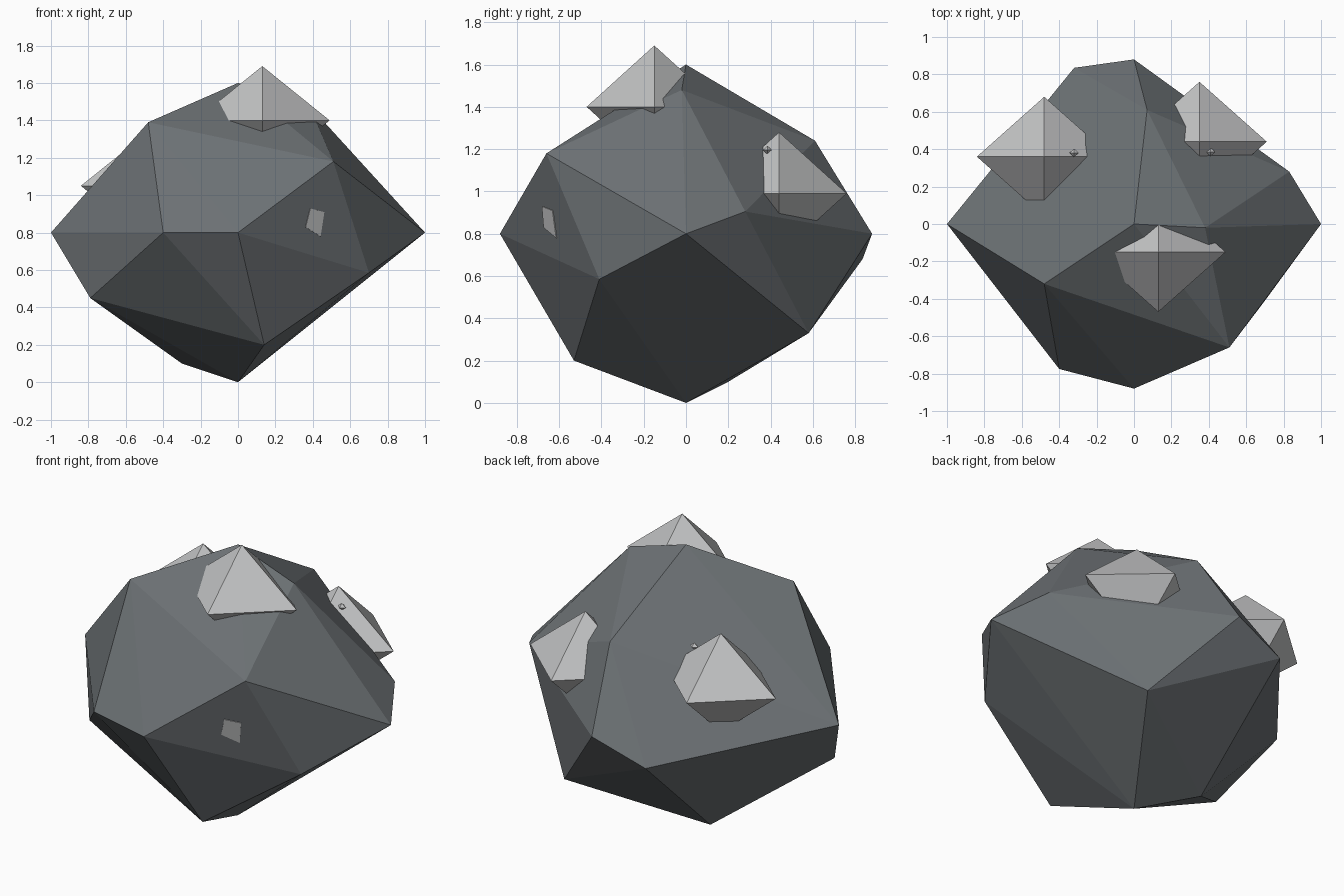
import bpy, bmesh
from mathutils import Vector

if "Cube" in bpy.data.objects:
    bpy.data.objects.remove(bpy.data.objects["Cube"], do_unlink=True)


def material(name, rgb):
    m = bpy.data.materials.new(name)
    m.use_nodes = True
    m.diffuse_color = (*rgb, 1)
    m.node_tree.nodes["Principled BSDF"].inputs["Base Color"].default_value = (*rgb, 1)
    return m


def hull(name, points, mat):
    """Flat-faced solid wrapped around a few corner points."""
    bm = bmesh.new()
    for p in points:
        bm.verts.new(p)
    bmesh.ops.convex_hull(bm, input=bm.verts[:])
    bmesh.ops.recalc_face_normals(bm, faces=bm.faces[:])
    mesh = bpy.data.meshes.new(name)
    bm.to_mesh(mesh)
    bm.free()
    mesh.materials.append(mat)
    obj = bpy.data.objects.new(name, mesh)
    bpy.context.collection.objects.link(obj)
    return obj


def axis_tips(center, size):
    """Six tips of a stretched octahedron."""
    c = Vector(center)
    for i in range(3):
        for sign in (-1, 1):
            tip = c.copy()
            tip[i] += sign * size[i]
            yield tip


stone = material("dark_stone", (0.15, 0.165, 0.175))
ore = material("pale_ore", (0.54, 0.545, 0.55))

# Boulder: six axis tips plus irregular corners between them
corners = [
    (-.40, -.775, .80), (.51, -.66, 1.18), (.70, -.41, .585), (.14, -.53, .20),
    (-.79, -.26, .45), (-.48, -.32, 1.39), (.83, .28, .905), (.07, .61, 1.24),
    (-.32, .835, .68), (.39, .58, .33), (.38, -.02, 1.48), (-.30, .20, .10),
]
hull("boulder", [*axis_tips((0, 0, .8), (1, .88, .8)), *corners], stone)

# Large ore crystals half sunk into the boulder
chunk = Vector((.36, .32, .29))
for name, center in (("front_crystal", (.13, -.15, 1.40)),
                     ("back_right_crystal", (-.48, .36, 1.05)),
                     ("back_left_crystal", (.35, .44, .99))):
    hull(name, axis_tips(center, chunk), ore)

# Tiny ore specks
for name, center in (("left_speck", (.41, .385, 1.195)),
                     ("right_speck", (-.32, .38, 1.23))):
    hull(name, axis_tips(center, chunk * .07), ore)

# Exposed ore flake, flush with the front face
normal = Vector((.226, -.376, -.086)).normalized()
base = Vector((0, -.88, .8))
flake = []
for x, z in ((.385, .93), (.46, .91), (.44, .78), (.36, .83)):
    p = Vector((x, -.645, z))
    p.y -= normal.dot(p - base) / normal.y
    flake += [p - normal * .003, p + normal * .004]
hull("ore_flake", flake, ore)
